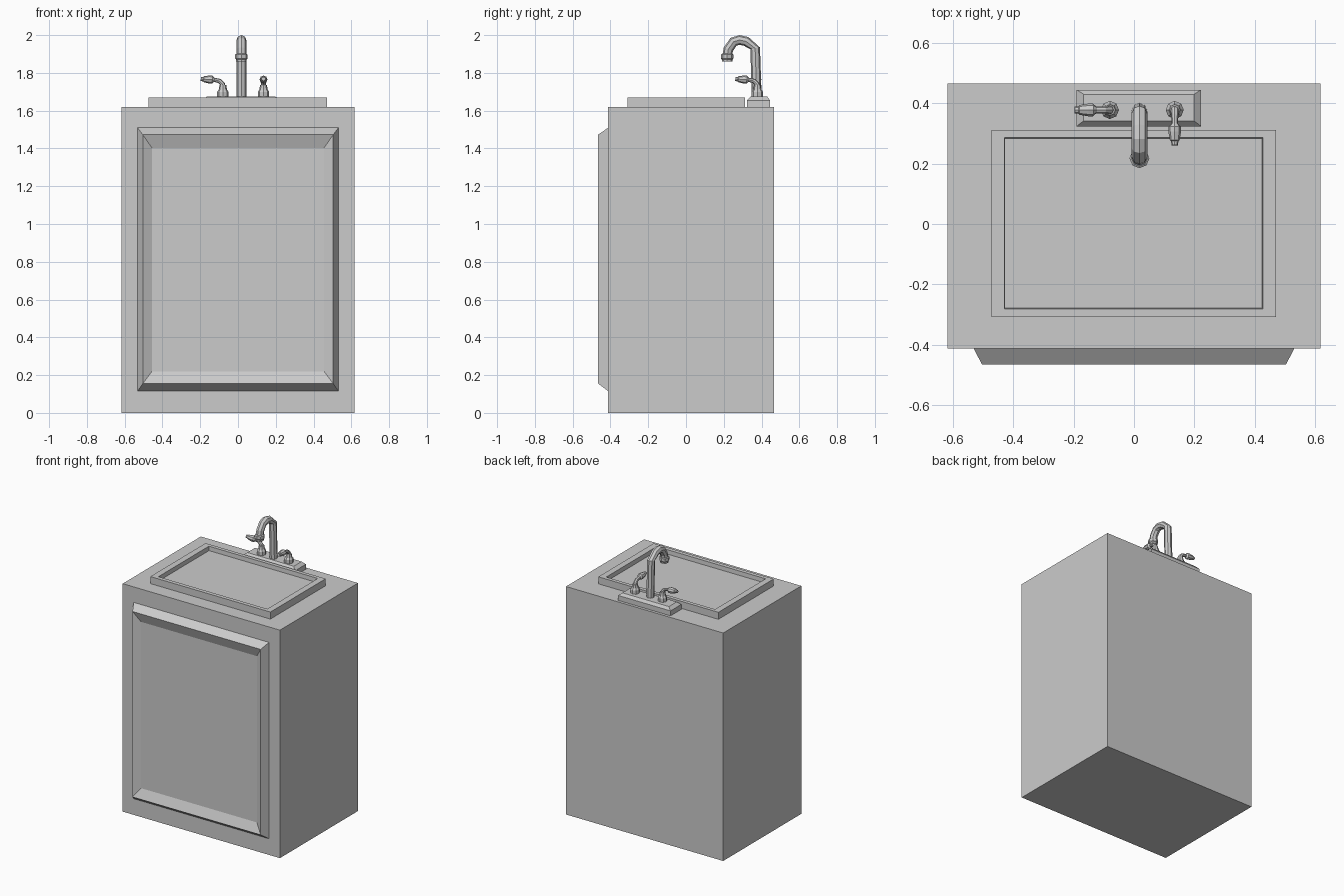
import bpy, bmesh, math
from mathutils import Vector

if "Cube" in bpy.data.objects:
    bpy.data.objects.remove(bpy.data.objects["Cube"])


def skin(name, rings):
    """Bridge a list of vertex rings and cap both ends."""
    bm = bmesh.new()
    loops = [[bm.verts.new(p) for p in ring] for ring in rings]
    n = len(loops[0])
    for a, b in zip(loops, loops[1:]):
        for i in range(n):
            j = (i + 1) % n
            bm.faces.new((a[i], a[j], b[j], b[i]))
    bm.faces.new(loops[0][::-1])
    bm.faces.new(loops[-1])
    bmesh.ops.recalc_face_normals(bm, faces=bm.faces)
    mesh = bpy.data.meshes.new(name)
    bm.to_mesh(mesh)
    bm.free()
    obj = bpy.data.objects.new(name, mesh)
    bpy.context.collection.objects.link(obj)
    return obj


def rect(x0, x1, y0, y1, z):
    return [(x0, y0, z), (x1, y0, z), (x1, y1, z), (x0, y1, z)]


def front_rect(half, z0, z1, y):
    return [(-half, y, z0), (half, y, z0), (half, y, z1), (-half, y, z1)]


def sweep(name, origin, direction, points, sides=8):
    """Tube through (distance, height, radius) points in a vertical plane."""
    d, up = Vector(direction), Vector((0, 0, 1))
    side = d.cross(up)
    pts = [origin[0] * Vector((1, 0, 0)) + origin[1] * Vector((0, 1, 0)) + d * u + up * z
           for u, z, r in points]
    rings = []
    for i, (u, z, r) in enumerate(points):
        t = (pts[min(i + 1, len(pts) - 1)] - pts[max(i - 1, 0)]).normalized()
        n = side.cross(t)
        rings.append([pts[i] + r * (math.cos(a) * side + math.sin(a) * n)
                      for a in (math.tau * k / sides for k in range(sides))])
    return skin(name, rings)


# Cabinet body
skin("cabinet", [rect(-0.618, 0.618, -0.412, 0.465, z) for z in (0, 1.62)])

# Door with raised bevelled frame and sunken panel
skin("door", [front_rect(0.532, 0.115, 1.51, -0.40),
              front_rect(0.532, 0.115, 1.51, -0.412),
              front_rect(0.504, 0.155, 1.473, -0.465),
              front_rect(0.455, 0.22, 1.402, -0.438)])

# Sink rim with shallow basin
skin("sink", [rect(-0.473, 0.471, -0.309, 0.312, 1.61),
              rect(-0.473, 0.471, -0.309, 0.312, 1.67),
              rect(-0.429, 0.427, -0.281, 0.286, 1.67),
              rect(-0.427, 0.425, -0.279, 0.284, 1.64)])

# Faucet base plate
skin("faucet_base", [rect(-0.19, 0.222, 0.324, 0.445, 1.61),
                     rect(-0.19, 0.222, 0.324, 0.445, 1.655),
                     rect(-0.167, 0.199, 0.342, 0.43, 1.674)])

# Gooseneck spout and nozzle collar
sweep("spout", (0.018, 0), (0, 1, 0),
      [(0.375, 1.66, 0.026), (0.366, 1.93, 0.026), (0.318, 1.967, 0.026),
       (0.283, 1.974, 0.026), (0.252, 1.965, 0.026), (0.224, 1.925, 0.026),
       (0.218, 1.885, 0.026)])
sweep("nozzle", (0.018, 0.218), (0, 1, 0),
      [(0, 1.902, 0.026), (0, 1.897, 0.033), (0, 1.876, 0.033),
       (0, 1.87, 0.028), (0, 1.86, 0.028)])

# Two tap handles: pedestal, stem and lever
for label, x, direction in (("left", -0.08, (-1, 0, 0)), ("right", 0.135, (0, -1, 0))):
    sweep(label + "_tap_pedestal", (x, 0.378), direction,
          [(0, 1.665, 0.030), (0, 1.700, 0.030), (0, 1.712, 0.022), (0, 1.735, 0.018)])
    sweep(label + "_tap_lever", (x, 0.378), direction,
          [(0, 1.72, 0.016), (0.003, 1.742, 0.014), (0.018, 1.757, 0.012),
           (0.045, 1.763, 0.011), (0.056, 1.764, 0.021), (0.072, 1.765, 0.021),
           (0.101, 1.767, 0.016), (0.104, 1.767, 0.012), (0.117, 1.768, 0.011)])
